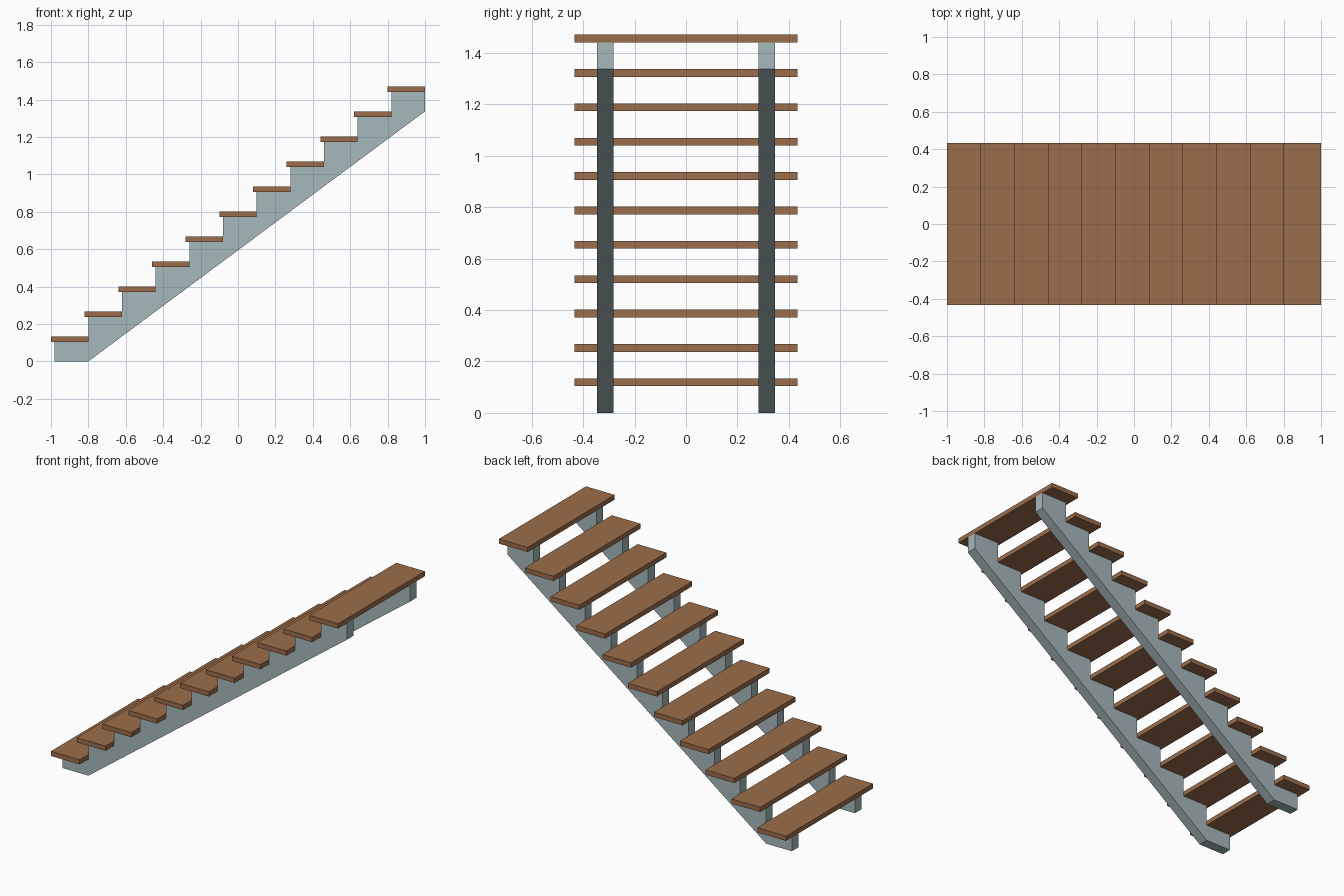
import bpy
import bmesh

cube = bpy.data.objects.get("Cube")
if cube:
    bpy.data.objects.remove(cube, do_unlink=True)

STEPS = 11
RUN, RISE = 0.18, 0.1337
DEPTH, THICK = 0.20, 0.03
HALF_WIDTH = 0.433
NOSE = 0.02


def material(name, color):
    mat = bpy.data.materials.new(name)
    mat.use_nodes = True
    mat.diffuse_color = color
    mat.node_tree.nodes["Principled BSDF"].inputs["Base Color"].default_value = color
    return mat


def extruded(name, profile, y0, y1, mat):
    """Extrude an (x, z) outline from y0 to y1."""
    bm = bmesh.new()
    face = bm.faces.new([bm.verts.new((x, y0, z)) for x, z in profile])
    moved = bmesh.ops.extrude_face_region(bm, geom=[face])["geom"]
    verts = [v for v in moved if isinstance(v, bmesh.types.BMVert)]
    bmesh.ops.translate(bm, verts=verts, vec=(0, y1 - y0, 0))
    bmesh.ops.recalc_face_normals(bm, faces=bm.faces)
    mesh = bpy.data.meshes.new(name)
    bm.to_mesh(mesh)
    bm.free()
    mesh.materials.append(mat)
    obj = bpy.data.objects.new(name, mesh)
    bpy.context.collection.objects.link(obj)
    return obj


wood = material("brown wood", (0.33, 0.153, 0.07, 1))
metal = material("grey blue metal", (0.38, 0.48, 0.50, 1))

# Treads
for i in range(STEPS):
    x, top = -1 + i * RUN, (i + 1) * RISE
    outline = [(x, top - THICK), (x + DEPTH, top - THICK), (x + DEPTH, top), (x, top)]
    extruded(f"tread_{i + 1}", outline, -HALF_WIDTH, HALF_WIDTH, wood)

# Sawtooth stringers with a straight sloping underside
saw = [(-0.8, 0), (-1 + NOSE, 0)]
for i in range(STEPS):
    x, z = -1 + NOSE + i * RUN, (i + 1) * RISE - THICK
    saw += [(x, z), (x + RUN, z)]
saw.append((1, (STEPS - 1) * RISE))
for name, side in (("right_stringer", -1), ("left_stringer", 1)):
    extruded(name, saw, side * 0.281, side * 0.346, metal)
